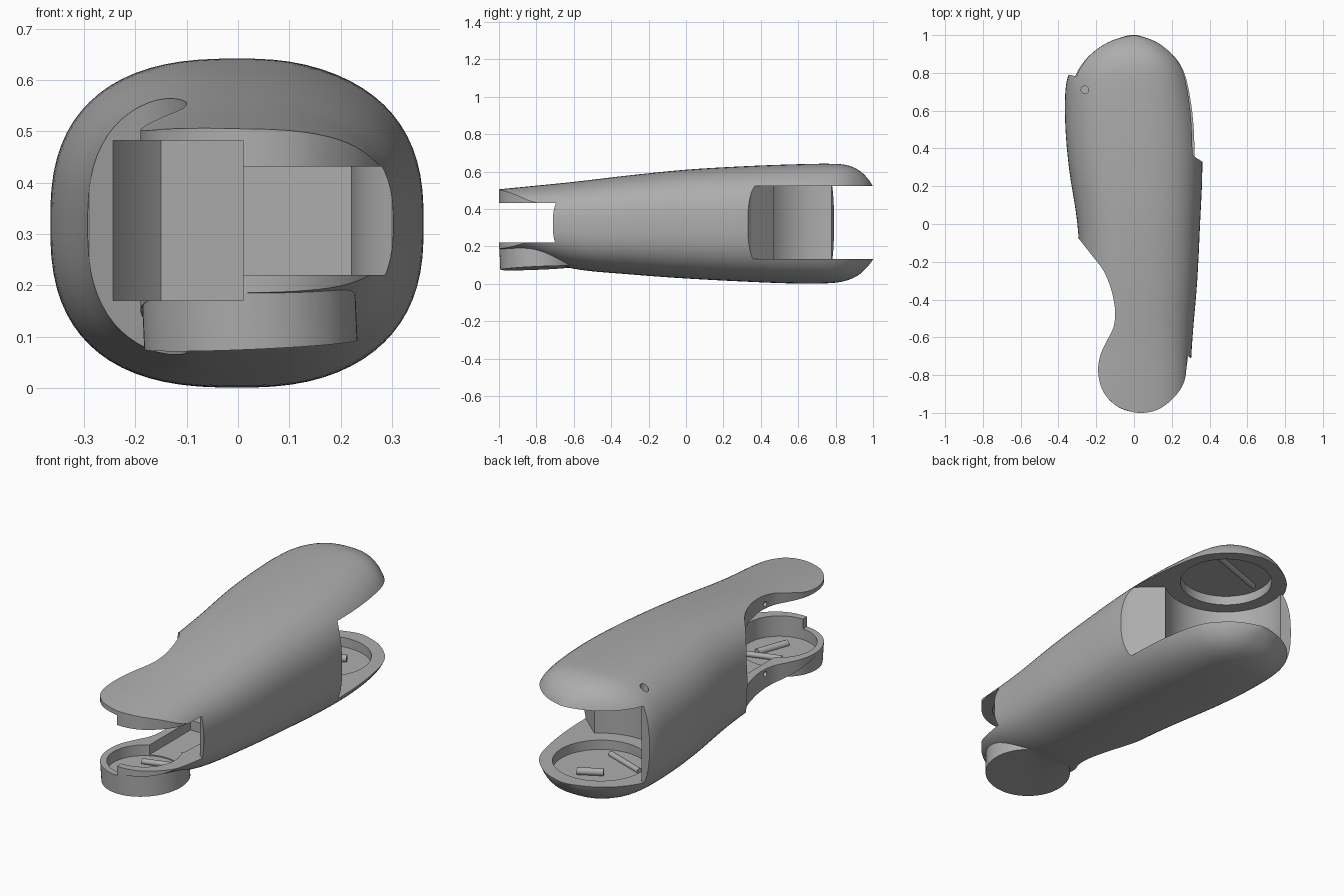
import bpy, bmesh, math
from mathutils import Matrix, Vector

if "Cube" in bpy.data.objects:
    bpy.data.objects.remove(bpy.data.objects["Cube"])

grey = bpy.data.materials.new("plain_grey")
grey.use_nodes = True
grey.diffuse_color = (0.42, 0.42, 0.42, 1)
grey.node_tree.nodes["Principled BSDF"].inputs["Base Color"].default_value = (0.42, 0.42, 0.42, 1)


def make(name, bm):
    bmesh.ops.recalc_face_normals(bm, faces=bm.faces[:])
    if bm.calc_volume(signed=True) < 0:
        bmesh.ops.reverse_faces(bm, faces=bm.faces[:])
    mesh = bpy.data.meshes.new(name)
    bm.to_mesh(mesh)
    bm.free()
    mesh.materials.append(grey)
    ob = bpy.data.objects.new(name, mesh)
    bpy.context.collection.objects.link(ob)
    return ob


def spline(points, steps):
    """Catmull-Rom curve through points of any dimension."""
    pts = [points[0]] + list(points) + [points[-1]]
    out = []
    for a, b, c, d in zip(pts, pts[1:], pts[2:], pts[3:]):
        for i in range(steps):
            t = i / steps
            out.append([0.5 * (2 * q + (r - p) * t + (2 * p - 5 * q + 4 * r - s) * t ** 2
                               + (3 * q - p - 3 * r + s) * t ** 3)
                        for p, q, r, s in zip(a, b, c, d)])
    return out + [list(points[-1])]


def prism(name, outline, z0, z1):
    bm = bmesh.new()
    low = [bm.verts.new((x, y, z0)) for x, y in outline]
    high = [bm.verts.new((x, y, z1)) for x, y in outline]
    bm.faces.new(low)
    bm.faces.new(high)
    n = len(low)
    for i in range(n):
        j = (i + 1) % n
        bm.faces.new((low[i], low[j], high[j], high[i]))
    return make(name, bm)


def rod(name, start, end, radius, sides=64):
    a, b = Vector(start), Vector(end)
    turn = (b - a).to_track_quat('Z', 'Y').to_matrix().to_4x4()
    bm = bmesh.new()
    bmesh.ops.create_cone(bm, cap_ends=True, segments=sides, radius1=radius, radius2=radius,
                          depth=(b - a).length, matrix=Matrix.Translation((a + b) / 2) @ turn)
    return make(name, bm)


def loft(name, stations, sides=72, power=2.6):
    bm = bmesh.new()
    rings = []
    for y, left, right, low, high in stations:
        ring = []
        for k in range(sides):
            ang = 2 * math.pi * (k + 0.5) / sides
            c, s = math.cos(ang), math.sin(ang)
            px = math.copysign(abs(c) ** (2 / power), c)
            pz = math.copysign(abs(s) ** (2 / power), s)
            x = px * (right if px > 0 else -left)
            ring.append(bm.verts.new((x, y, (low + high) / 2 + pz * (high - low) / 2)))
        rings.append(ring)
    for r, q in zip(rings, rings[1:]):
        for k in range(sides):
            j = (k + 1) % sides
            bm.faces.new((r[k], r[j], q[j], q[k]))
    bm.faces.new(rings[0])
    bm.faces.new(rings[-1])
    return make(name, bm)


def combine(target, tool, operation):
    """Boolean; takes the second solver if the first leaves nothing."""
    before = target.data.copy()
    bpy.context.view_layer.objects.active = target
    for solver in ('EXACT', 'MANIFOLD'):
        mod = target.modifiers.new("cut", 'BOOLEAN')
        mod.operation = operation
        mod.solver = solver
        mod.object = tool
        bpy.context.view_layer.update()
        bpy.ops.object.modifier_apply(modifier=mod.name)
        if len(target.data.polygons) > 400:
            break
        target.data = before.copy()
    bpy.data.objects.remove(tool)


# Rounded hull: y, left, right, bottom, top
housing = loft("housing", spline([
    (-1.02, -.32, .28, .19, .503),
    (-.85, -.31, .295, .15, .52),
    (-.6, -.3, .31, .08, .545),
    (-.3, -.285, .335, .05, .58),
    (0, -.3, .35, .028, .61),
    (.3, -.345, .362, .012, .628),
    (.55, -.365, .35, .002, .638),
    (.75, -.358, .315, .002, .642),
    (.85, -.31, .275, .015, .636),
    (.92, -.245, .215, .045, .61),
    (.97, -.17, .15, .09, .565),
    (1.0, -.08, .06, .13, .52)], 5))

# Plan outline: waisted neck and round front ears
neck = spline([(-.29, -.08), (-.22, -.17), (-.16, -.25), (-.12, -.35), (-.1, -.46), (-.11, -.55),
               (-.15, -.63), (-.18, -.7), (-.19, -.78), (-.175, -.86), (-.14, -.92), (-.08, -.97),
               (.02, -1), (.12, -.985), (.2, -.93), (.26, -.85), (.285, -.75), (.32, -.69)], 4)
plan = [(-.6, 1.1), (-.6, -.08)] + neck + [(.6, -.69), (.6, 1.1)]
combine(housing, prism("plan", plan, -.2, .9), 'INTERSECT')

# Disc under the lower ear
combine(housing, rod("disc", (.025, -.785, .084), (.02, -.79, .2), .208), 'UNION')

# Rear joint opening: cylindrical socket with a wedge to one side
arc = [(.3 * math.cos(t), .7 + .3 * math.sin(t))
       for t in [math.radians(-50 - 5 * i) for i in range(30)]]
socket = [(.6, 1.2), (.6, .31), (.37, .325), (.33, .35)] + arc + [(-.34, .79), (-.6, .8), (-.6, 1.2)]
combine(housing, prism("socket", socket, .133, .524), 'DIFFERENCE')

# Front joint opening, taller on the waisted side
tall = [(-.6, -1.1), (.01, -1.1), (.01, 0), (-.15, -.02), (-.23, -.1), (-.25, -.16), (-.6, -.16)]
combine(housing, prism("tall_slot", tall, .17, .482), 'DIFFERENCE')
low = [(-.01, -1.1), (.6, -1.1), (.6, -.71), (.3, -.71), (.26, -.68), (.235, -.63), (.22, -.56),
       (.22, -.01), (-.01, -.01)]
combine(housing, prism("low_slot", low, .22, .432), 'DIFFERENCE')

# Round pockets in the ears and plates, then small screw holes
for x, y, z0, z1, r in [(.02, -.79, .115, .3, .175), (.04, -.78, .35, .472, .165),
                        (-.005, .7, .085, .3, .225), (-.005, .7, .4, .572, .225)]:
    combine(housing, rod("pocket", (x, y, z0), (x, y, z1), r), 'DIFFERENCE')
combine(housing, prism("neck_pocket", [(-.06, -.7), (.18, -.7), (.2, -.3), (-.06, -.3)], .12, .3),
        'DIFFERENCE')
for z in (.145, .505):
    combine(housing, rod("hole", (-.2, -.5, z), (-.07, -.5, z), .012, 20), 'DIFFERENCE')
combine(housing, rod("hole", (-.26, .71, .53), (-.26, .71, .7), .02, 24), 'DIFFERENCE')

# Ribs lying in the pockets
ribs = [rod("lower_rib", (-.17, .62, .092), (.05, .54, .092), .014, 20),
        rod("lower_pin", (-.05, .74, .1), (.06, .8, .1), .018, 20),
        rod("upper_rib", (-.18, .7, .565), (.16, .82, .565), .014, 20),
        rod("front_rib", (-.04, -.72, .125), (.15, -.66, .125), .014, 20),
        rod("front_pin", (.04, -.88, .12), (.1, -.72, .12), .018, 20)]

bpy.ops.object.select_all(action='DESELECT')
for ob in [housing] + ribs:
    ob.select_set(True)
bpy.context.view_layer.objects.active = housing
bpy.ops.object.shade_smooth_by_angle(angle=math.radians(30))
